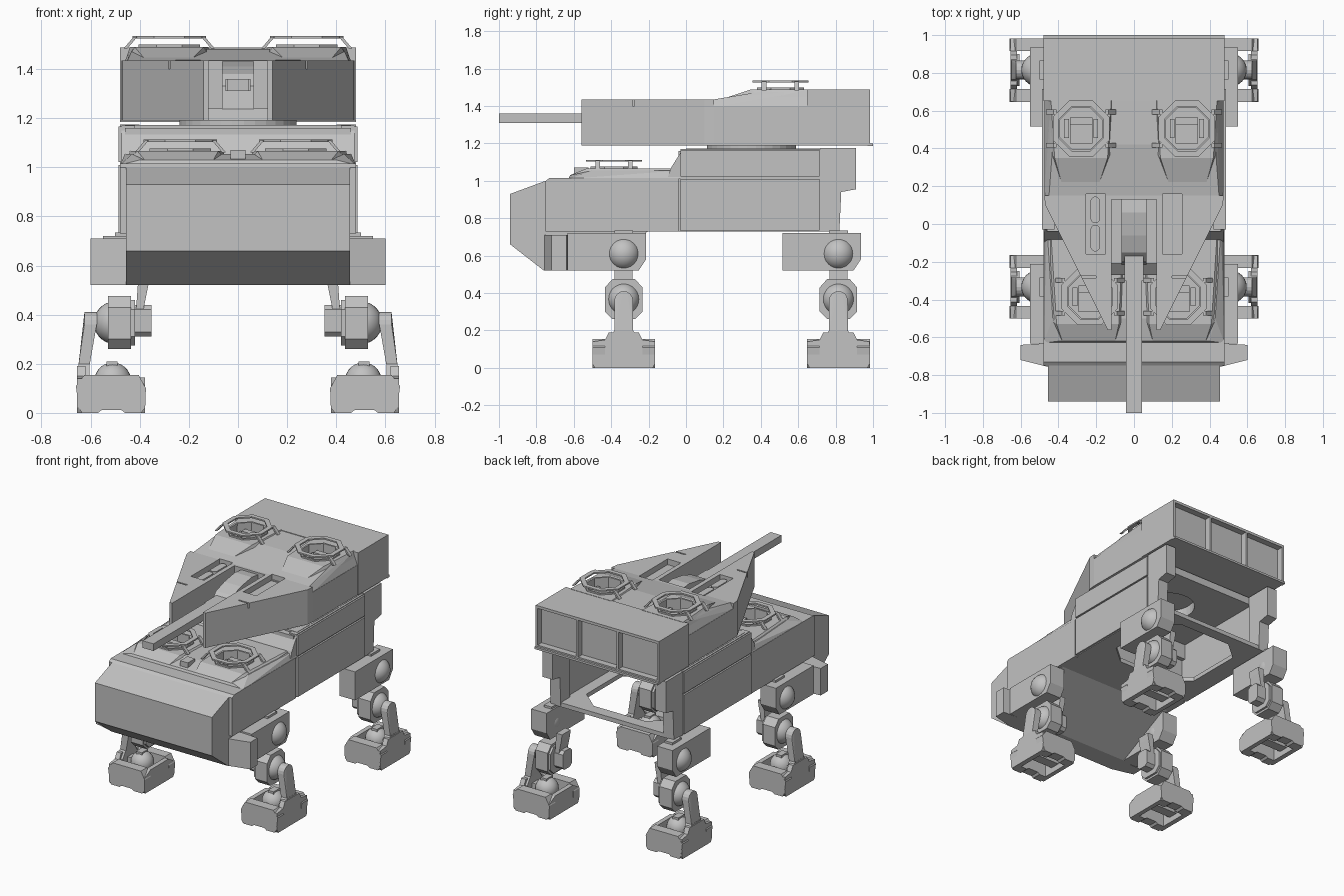
import bpy, bmesh, math
from mathutils import Vector

if "Cube" in bpy.data.objects:
    bpy.data.objects.remove(bpy.data.objects["Cube"])

grey = bpy.data.materials.new("armour_grey")
grey.diffuse_color = (0.54, 0.54, 0.54, 1)
grey.use_nodes = True
grey.node_tree.nodes["Principled BSDF"].inputs["Base Color"].default_value = grey.diffuse_color


def finish(name, bm, mirror=False, smooth=False):
    bmesh.ops.recalc_face_normals(bm, faces=bm.faces[:])
    me = bpy.data.meshes.new(name)
    bm.to_mesh(me)
    bm.free()
    me.materials.append(grey)
    for p in me.polygons:
        p.use_smooth = smooth
    ob = bpy.data.objects.new(name, me)
    bpy.context.collection.objects.link(ob)
    if mirror:
        m = ob.modifiers.new("mirror", 'MIRROR')
        m.use_mirror_merge = False
    return ob


def prism(name, pts, axis, a, b, mirror=False):
    """Extrude a 2D outline along an axis from a to b."""
    place = {'x': lambda u, v, w: (w, u, v), 'y': lambda u, v, w: (u, w, v),
             'z': lambda u, v, w: (u, v, w)}[axis]
    bm = bmesh.new()
    lo = [bm.verts.new(place(u, v, a)) for u, v in pts]
    hi = [bm.verts.new(place(u, v, b)) for u, v in pts]
    n = len(pts)
    bm.faces.new(lo)
    bm.faces.new(hi[::-1])
    for i in range(n):
        j = (i + 1) % n
        bm.faces.new((lo[i], lo[j], hi[j], hi[i]))
    return finish(name, bm, mirror)


def box(name, x, y, z, mirror=False):
    return prism(name, [(x[0], y[0]), (x[1], y[0]), (x[1], y[1]), (x[0], y[1])], 'z', z[0], z[1], mirror)


def hull(name, pts, mirror=False):
    bm = bmesh.new()
    for p in pts:
        bm.verts.new(p)
    bmesh.ops.convex_hull(bm, input=bm.verts[:])
    bmesh.ops.delete(bm, geom=[v for v in bm.verts if not v.link_faces], context='VERTS')
    bmesh.ops.dissolve_limit(bm, angle_limit=0.02, verts=bm.verts[:], edges=bm.edges[:])
    return finish(name, bm, mirror)


def sphere(name, c, r, mirror=True):
    bm = bmesh.new()
    bmesh.ops.create_uvsphere(bm, u_segments=24, v_segments=14, radius=r)
    bmesh.ops.translate(bm, verts=bm.verts[:], vec=Vector(c))
    return finish(name, bm, mirror, True)


def circle(cx, cy, r, n):
    return [(cx + r * math.cos(math.tau * (i + .5) / n), cy + r * math.sin(math.tau * (i + .5) / n)) for i in range(n)]


def ring(name, cx, cy, z0, z1, ro, ri, n, mirror=False):
    bm = bmesh.new()
    loops = [[bm.verts.new((x, y, z)) for x, y in circle(cx, cy, r, n)]
             for r, z in ((ro, z0), (ro, z1), (ri, z1), (ri, z0))]
    for k in range(4):
        p, q = loops[k], loops[(k + 1) % 4]
        for i in range(n):
            j = (i + 1) % n
            bm.faces.new((p[i], p[j], q[j], q[i]))
    return finish(name, bm, mirror)


def cut(cutter, *targets):
    cutter.hide_render = True
    cutter.display_type = 'WIRE'
    for t in targets:
        m = t.modifiers.new("cut", 'BOOLEAN')
        m.object = cutter
        m.operation = 'DIFFERENCE'
        m.solver = 'EXACT'


def both(pts):
    """Outline of the right half, closed with its mirror image."""
    return pts + [(-x, y) for x, y in reversed(pts)]


def both3(pts):
    return pts + [(-x, y, z) for x, y, z in pts]


def hatch(name, cx, cy, z, targets):
    """Raised octagonal guard ring over an open well with a seat."""
    cut(prism(name + "_cutter", circle(cx, cy, .122, 8), 'z', z - .13, z + .1, True), *targets)
    ring(name + "_collar", cx, cy, z - .01, z + .01, .135, .121, 8, True)
    ring(name + "_guard", cx, cy, z + .036, z + .046, .162, .128, 8, True)
    c = Vector((cx, cy, z))
    for sx in (-1, 1):
        for sy in (-1, 1):
            hull(name + "_strut", [c + Vector((sx * u, sy * v, h)) for u, h in
                 ((.17, -.005), (.185, -.005), (.13, .042), (.145, .042)) for v in (.075, .1)], True)
    box(name + "_seat", (cx - .06, cx + .06), (cy - .08, cy + .02), (z - .135, z - .07), True)
    box(name + "_seat_back", (cx - .06, cx + .06), (cy + .02, cy + .06), (z - .135, z - .02), True)
    for s in (-1, 1):
        box(name + "_seat_arm", (cx + s * .0775 - .0125, cx + s * .0775 + .0125), (cy - .05, cy + .05),
            (z - .135, z - .04), True)


# Front hull and nose
nose = prism("nose", [(-.94, .66), (-.94, .93), (-.75, 1.0), (-.2, 1.0), (-.2, .73), (-.62, .52), (-.76, .52)],
             'x', -.455, .455)
front = prism("front_hull", [(-.75, .73), (-.75, 1.0), (-.73, 1.015), (-.04, 1.015), (-.04, .73)], 'x', -.48, .48)
hood = hull("front_hood", both3([(.48, -.63, 1.01), (.4, -.62, 1.03), (.43, -.5, 1.055), (.46, -.03, 1.055),
                                 (.48, -.03, 1.01)]))
mound = hull("front_hatch_mound", [(.1, -.62, 1.03), (.38, -.62, 1.03), (.05, -.5, 1.03), (.45, -.5, 1.03),
             (.08, -.53, 1.066), (.41, -.53, 1.066), (.06, -.05, 1.066), (.44, -.05, 1.066),
             (.05, -.05, 1.03), (.45, -.05, 1.03)], True)
hatch("front_hatch", .235, -.385, 1.066, (nose, front, hood, mound))
box("hood_centre_block", (-.03, .03), (-.6, -.52), (1.02, 1.07))
prism("front_fender", [(.44, -.63), (.6, -.64), (.6, -.72), (.44, -.76)], 'z', .52, .71, True)

# Hollow rear hull, open at the back
prism("hull_slope", [(-.1, 1.01), (-.08, 1.07), (-.03, 1.15), (.03, 1.17), (.03, 1.01)], 'x', -.475, .475)
box("hull_bulkhead", (-.46, .46), (-.04, 0), (.73, 1.16))
box("hull_side_wall", (.42, .475), (-.03, .82), (.73, 1.17), True)
floor = box("hull_floor", (-.46, .46), (-.03, .82), (.73, .76))
cut(prism("floor_cutter", both([(.2, .1), (.34, .22), (.34, .62), (.2, .74)]), 'z', .6, .9), floor)
roof = box("hull_roof", (-.46, .46), (0, .72), (1.12, 1.172))
cut(prism("roof_cutter", circle(0, .35, .18, 32), 'z', 1.05, 1.3), roof)
for z in ((.735, 1.01), (1.022, 1.165)):
    box("side_armour_panel", (.47, .487), (-.03, .715), z, True)
prism("rear_pillar", [(.72, 1.175), (.91, 1.175), (.91, .955), (.83, .94), (.82, .73), (.72, .73)], 'x', .40, .48, True)
ring("turret_ring", 0, .35, 1.168, 1.195, .24, .18, 32)

# Turret: forked front, rear block and raised deck
fork = prism("turret_fork", both([(.12, .13), (.12, -.56), (.14, -.56), (.47, .1), (.475, .15)]),
             'z', 1.19, 1.435)
rear_low = box("turret_middle", (-.475, .475), (.15, .65), (1.19, 1.40))
rear = box("turret_rear", (-.48, .48), (.65, .985), (1.19, 1.487))
deck = hull("turret_deck", both3([(.475, .15, 1.395), (.475, .65, 1.395), (.45, .15, 1.435), (.43, .42, 1.48),
                                  (.44, .65, 1.483)]))
bump = hull("turret_hatch_mound", [(.2, .17, 1.43), (.37, .17, 1.43), (.1, .4, 1.43), (.46, .4, 1.43),
            (.14, .35, 1.489), (.42, .35, 1.489), (.12, .66, 1.489), (.44, .66, 1.489),
            (.12, .66, 1.43), (.46, .66, 1.43)], True)
hatch("turret_hatch", .28, .505, 1.489, (rear_low, deck, bump, rear))
box("turret_rear_lip", (-.48, .48), (.97, 1.0), (1.185, 1.2))
for x in ((-.465, -.165), (-.15, .15), (.165, .465)):
    cut(box("rear_panel_cutter", x, (.94, 1.1), (1.21, 1.468)), rear)

# Deck vents, with two capsules in the left one
cut(box("vent_cutter", (.152, .255), (-.16, .16), (1.395, 1.5), True), fork, deck)
for y in (-.075, .075):
    cap = [(-.205 + .025 * math.cos(a), y + (.045 if a < math.pi else -.045) + .025 * math.sin(a))
           for a in [math.tau * (i + .5) / 16 for i in range(16)]]
    prism("vent_capsule", cap, 'z', 1.39, 1.42)
# Panel seam across the fork
cut(box("seam_cutter", (.2, .32), (-.285, -.275), (1.40, 1.5), True), fork)

# Gun, mantlet and sloping fork floor
prism("mantlet", [(.14, 1.2), (.14, 1.42), (.06, 1.43), (-.06, 1.41), (-.15, 1.38), (-.2, 1.33), (-.22, 1.2)],
      'x', -.065, .065)
prism("fork_floor", [(.14, 1.19), (.14, 1.24), (-.21, 1.24), (-.27, 1.19)], 'x', -.125, .125)
box("gun_barrel", (-.05, .05), (-.3, .04), (1.31, 1.36))
box("gun_muzzle", (-.042, .042), (-1, -.15), (1.31, 1.36))


# Legs
def leg(tag, y):
    def yz(pts):
        return [(y + a, b) for a, b in pts]

    def sym(pts):
        return yz(pts + [(-a, b) for a, b in reversed(pts)])

    prism(tag + "_leg_mount", yz([(-.30, .52), (-.30, .72), (.12, .72), (.12, .58), (.08, .52)]), 'x', .43, .55, True)
    sphere(tag + "_hip_ball", (.51, y, .61), .087)
    box(tag + "_mount_pad", (.44, .50), (y - .05, y + .05), (.71, .735), True)
    # upper link, leaning inward to the knee
    hull(tag + "_thigh", [(x, y + s * .048, z) for x, z in ((.36, .56), (.405, .56), (.365, .52), (.405, .52),
                          (.385, .42), (.415, .42)) for s in (-1, 1)], True)
    prism(tag + "_knee_inner", sym([(.03, .31), (.05, .33), (.05, .42), (.03, .44)]), 'x', .352, .43, True)
    prism(tag + "_knee_housing", sym([(.06, .26), (.1, .30), (.1, .43), (.06, .475)]), 'x', .435, .53, True)
    prism(tag + "_knee_flange", sym([(.055, .275), (.09, .31), (.09, .42), (.055, .46)]), 'x', .42, .44, True)
    sphere(tag + "_knee_ball", (.50, y, .367), .087)
    # shin, rounded at the top and leaning outward
    n = 8
    top = [(y + .05 * math.cos(math.pi * i / n), .36 + .05 * math.sin(math.pi * i / n)) for i in range(n + 1)]
    hull(tag + "_shin", [(x, a, b) for a, b in top for x in (.575, .625)] +
         [(x, y + s * .05, .19) for x in (.605, .65) for s in (-1, 1)], True)
    prism(tag + "_shin_foot", sym([(.05, .05), (.085, .1), (.085, .15), (.05, .2)]), 'x', .605, .65, True)
    sphere(tag + "_ankle_ball", (.51, y, .13), .075)
    box(tag + "_ankle_bar", (.49, .535), (y - .035, y + .035), (.12, .21), True)
    box(tag + "_ankle_axle", (.5, .62), (y - .03, y + .03), (.09, .15), True)
    # foot: two toe blocks joined by side rails
    toe = [(.395, 0), (.46, 0), (.475, .012), (.555, .012), (.57, 0), (.635, 0), (.648, .02),
           (.66, .11), (.625, .155), (.405, .155), (.375, .10), (.378, .02)]
    for s in (-1, 1):
        prism(tag + "_toe", toe, 'y', y + s * .10, y + s * .168, True)
    prism(tag + "_foot_outer_rail", sym([(.155, .0), (.167, .022), (.167, .14), (.10, .15), (.08, .19)]),
          'x', .62, .655, True)
    prism(tag + "_foot_inner_rail", sym([(.155, .0), (.165, .022), (.165, .11), (.1, .145)]), 'x', .378, .41, True)
    box(tag + "_foot_bar", (.4, .63), (y - .035, y + .035), (.04, .07), True)


leg("front", -.333)
leg("rear", .815)
